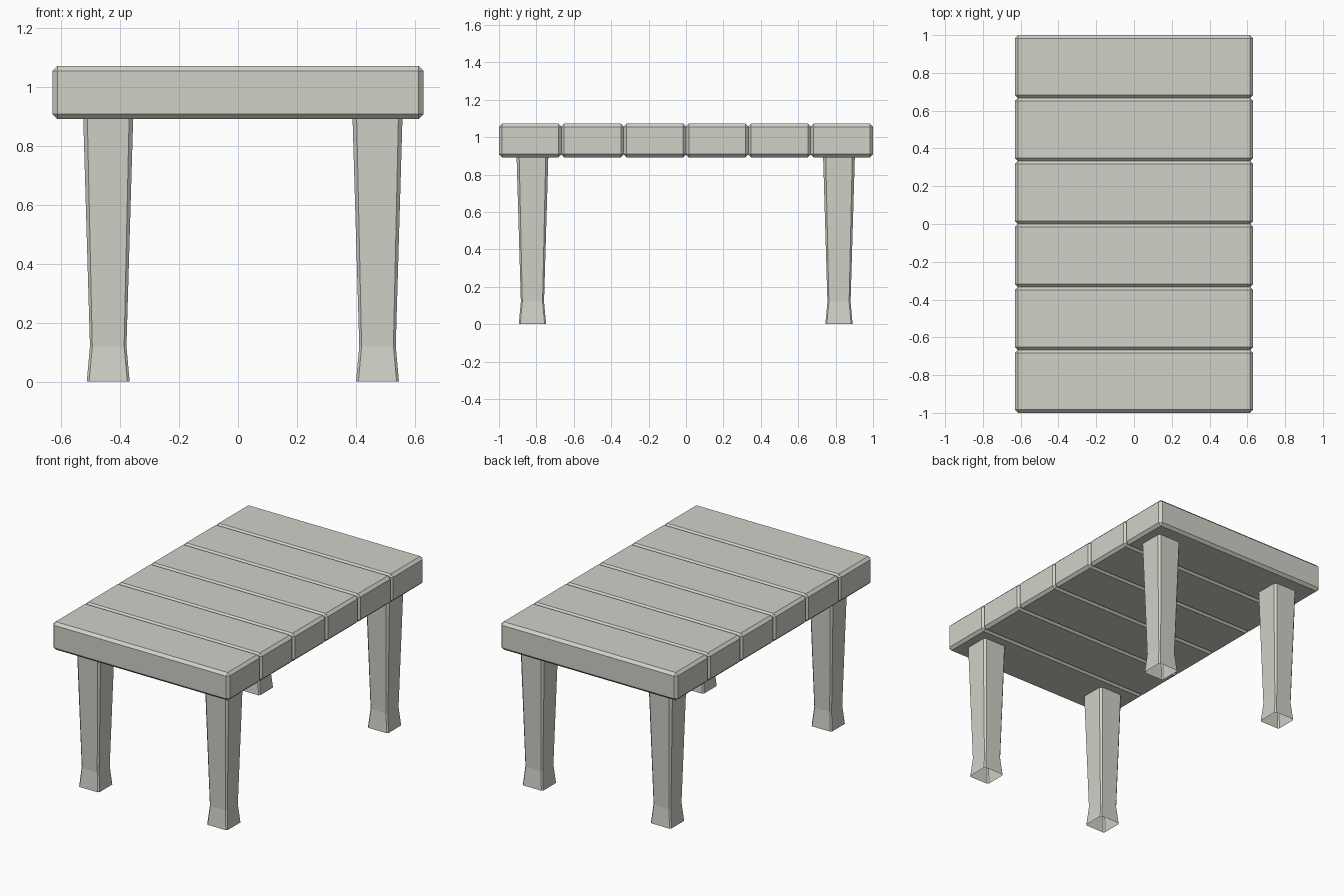
import bpy, bmesh

cube = bpy.data.objects.get("Cube")
if cube:
    bpy.data.objects.remove(cube, do_unlink=True)

# Single pale stone-grey colour
COLOUR = (0.63, 0.64, 0.575, 1)
grey = bpy.data.materials.new("pale_grey")
grey.use_nodes = True
grey.diffuse_color = COLOUR
grey.node_tree.nodes["Principled BSDF"].inputs["Base Color"].default_value = COLOUR


def add_object(name, bm):
    mesh = bpy.data.meshes.new(name)
    bm.to_mesh(mesh)
    bm.free()
    mesh.materials.append(grey)
    obj = bpy.data.objects.new(name, mesh)
    bpy.context.collection.objects.link(obj)
    return obj


def plank(name, y0, y1):
    """Chamfered board spanning the table width."""
    bm = bmesh.new()
    bmesh.ops.create_cube(bm, size=1)
    bmesh.ops.scale(bm, vec=(1.262, y1 - y0, 0.18), verts=bm.verts)
    bmesh.ops.translate(bm, vec=(0, (y0 + y1) / 2, 0.982), verts=bm.verts)
    bmesh.ops.bevel(bm, geom=bm.edges[:], offset=0.017, segments=1,
                    affect='EDGES', profile=0.5)
    add_object(name, bm)


def leg(name, x, y):
    """Tapered square leg with chamfered corners, flared open foot."""
    bm = bmesh.new()
    rings = []
    for z, half, cut in ((0, 0.073, 0.008), (0.12, 0.062, 0.008), (0.9, 0.085, 0.014)):
        i = half - cut
        outline = ((half, -i), (half, i), (i, half), (-i, half),
                   (-half, i), (-half, -i), (-i, -half), (i, -half))
        rings.append([bm.verts.new((x + a, y + b, z)) for a, b in outline])
    for low, high in zip(rings, rings[1:]):
        for k in range(8):
            n = (k + 1) % 8
            bm.faces.new((low[k], low[n], high[n], high[k]))
    add_object(name, bm)


# Six boards of the table top, butted closely together
COUNT, LAP = 6, 0.002
STEP = 2 / COUNT
for n in range(COUNT):
    y = -1 + n * STEP
    plank(f"plank_{n + 1}", max(y - LAP, -1), min(y + STEP + LAP, 1))

# Four legs
for side, x in (("right", -0.441), ("left", 0.474)):
    for end, y in (("front", -0.821), ("back", 0.818)):
        leg(f"{end}_{side}_leg", x, y)
